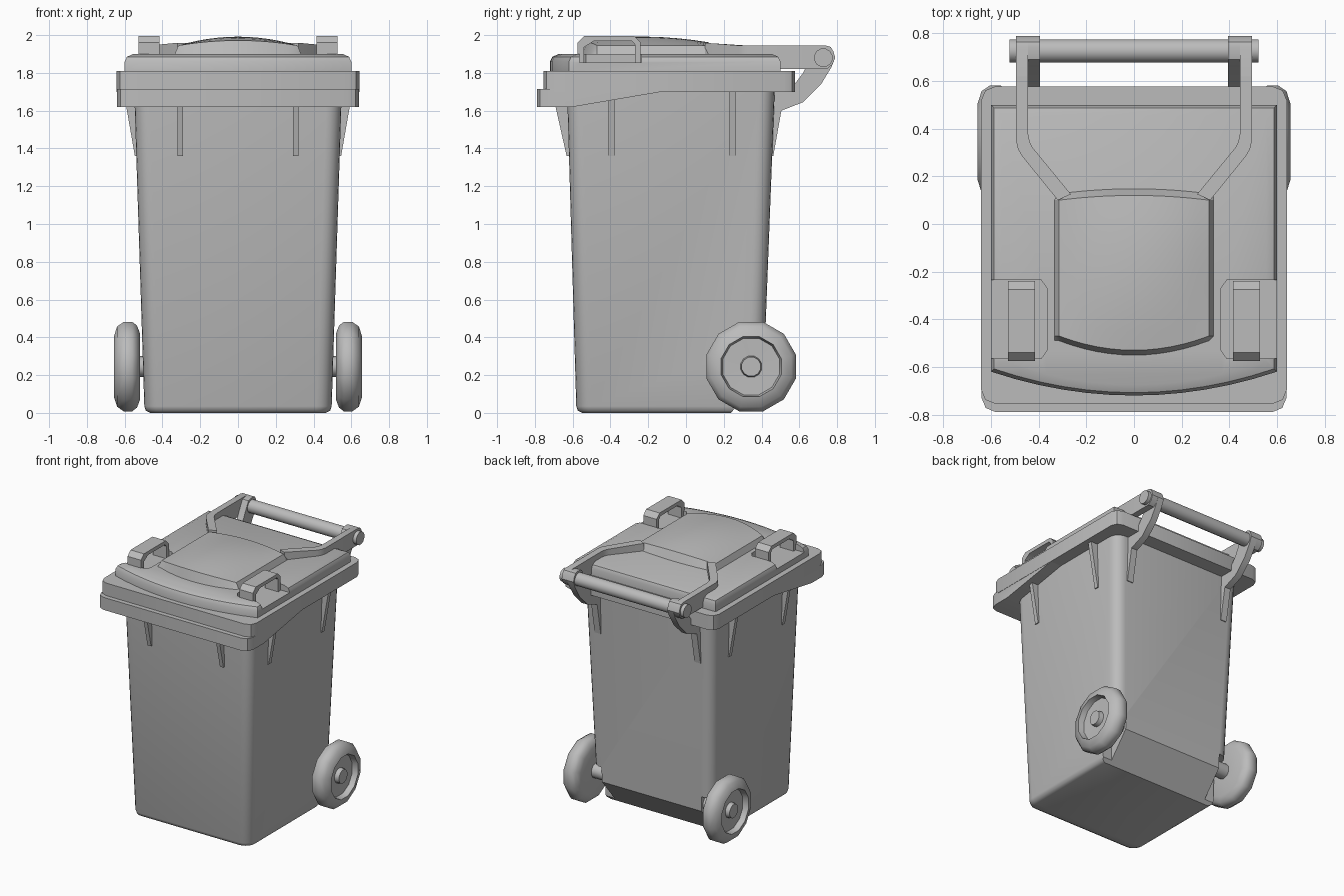
import bpy, bmesh, math
from mathutils import Vector

if "Cube" in bpy.data.objects:
    bpy.data.objects.remove(bpy.data.objects["Cube"])

grey = bpy.data.materials.new("bin_grey")
grey.diffuse_color = (0.5, 0.5, 0.5, 1)
grey.use_nodes = True
grey.node_tree.nodes["Principled BSDF"].inputs["Base Color"].default_value = grey.diffuse_color


def finish(name, bm, angle=35):
    """Turn a bmesh into a named, shaded object."""
    bmesh.ops.recalc_face_normals(bm, faces=bm.faces)
    me = bpy.data.meshes.new(name)
    bm.to_mesh(me)
    bm.free()
    me.materials.append(grey)
    ob = bpy.data.objects.new(name, me)
    bpy.context.collection.objects.link(ob)
    shade(ob, angle)
    return ob


def shade(ob, angle=35):
    bpy.ops.object.select_all(action='DESELECT')
    ob.select_set(True)
    bpy.context.view_layer.objects.active = ob
    bpy.ops.object.shade_smooth_by_angle(angle=math.radians(angle))


def loft(name, rings, angle=35):
    """Skin a stack of equal-length point rings and cap both ends."""
    bm = bmesh.new()
    vs = [[bm.verts.new(p) for p in r] for r in rings]
    n = len(vs[0])
    for a, b in zip(vs, vs[1:]):
        for i in range(n):
            j = (i + 1) % n
            bm.faces.new((a[i], a[j], b[j], b[i]))
    bm.faces.new(vs[0])
    bm.faces.new(vs[-1])
    return finish(name, bm, angle)


def prism_x(name, prof, x0, x1):
    """Extrude a (y, z) profile from x0 to x1."""
    return loft(name, [[(x, y, z) for y, z in prof] for x in (x0, x1)])


def round_rect(x, y0, y1, z, r, seg):
    pts = []
    for k, (cx, cy) in enumerate([(x - r, y1 - r), (r - x, y1 - r), (r - x, y0 + r), (x - r, y0 + r)]):
        for s in range(seg + 1):
            a = math.pi / 2 * (k + s / seg)
            pts.append((cx + r * math.cos(a), cy + r * math.sin(a), z))
    return pts


def lathe_x(name, prof, cy, cz, n):
    """Revolve (x, radius) points about an axis along x."""
    rings = []
    for x, r in prof:
        rings.append([(x, cy + r * math.cos(2 * math.pi * (i + .5) / n),
                       cz + r * math.sin(2 * math.pi * (i + .5) / n)) for i in range(n)])
    return loft(name, rings, 40)


def cut(ob, cutters, angle=35):
    """Subtract the cutters, bake the result and drop them."""
    for c in cutters:
        c.hide_render = True
        m = ob.modifiers.new("cut", 'BOOLEAN')
        m.operation, m.object, m.solver = 'DIFFERENCE', c, 'EXACT'
    dg = bpy.context.evaluated_depsgraph_get()
    me = bpy.data.meshes.new_from_object(ob.evaluated_get(dg))
    ob.modifiers.clear()
    ob.data = me
    for c in cutters:
        bpy.data.objects.remove(c)
    shade(ob, angle)


# Tapered body, with the lower rear edge and axle corners cut away
body = loft("body", [round_rect(.465, -.55, .375, 0, .06, 5),
                     round_rect(.488, -.573, .397, .012, .075, 5),
                     round_rect(.496, -.581, .405, .035, .08, 5),
                     round_rect(.55, -.63, .47, 1.72, .08, 5)], 45)
cutters = [prism_x("rear_cutter", [(.23, -.01), (.43, .23), (.6, .23), (.6, -.01)], -.7, .7)]
for s in (-1, 1):
    cutters.append(prism_x("corner_cutter", [(.26, -.02), (.6, -.02), (.6, .32), (.26, .32)], s * .42, s * .7))
cut(body, cutters, 45)

# Rim and its deeper front lip
loft("rim", [round_rect(.642, -.755, .578, z, .06, 2) for z in (1.70, 1.81)])
bm = bmesh.new()
lip = [(-.79, 1.62), (-.6, 1.62), (-.13, 1.70), (-.13, 1.715), (-.79, 1.715)]
sides = [[bm.verts.new((x, y, z)) for y, z in lip] for x in (-.64, .64)]
for f in sides:
    bm.faces.new(f)
for i in range(5):
    j = (i + 1) % 5
    bm.faces.new((sides[0][i], sides[0][j], sides[1][j], sides[1][i]))
corner = [e for e in bm.edges if all(v.co.y < -.78 for v in e.verts)
          and e.verts[0].co.x == e.verts[1].co.x]
bmesh.ops.bevel(bm, geom=corner, offset=.06, segments=2, profile=.5, affect='EDGES')
finish("rim_lip", bm)


# Lid panel with a bowed front edge and soft sides
def lid_ring(d, z, n=12):
    w = .60 - d
    pts = [(w, .50 - d, z), (-w, .50 - d, z)]
    for i in range(n + 1):
        t = -1 + 2 * i / n
        pts.append((w * t, -.62 + d - .10 * (1 - t * t), z))
    return pts


lid = loft("lid", [lid_ring(0, 1.80), lid_ring(0, 1.86), lid_ring(.012, 1.885), lid_ring(.045, 1.90)])
pockets = []
for s in (-1, 1):
    shape = [(.7, -.565), (.39, -.565), (.365, -.53), (.365, -.27), (.39, -.235), (.7, -.235)]
    pockets.append(loft("pocket_cutter", [[(s * x, y, z) for x, y in shape] for z in (1.855, 2.1)]))
cut(lid, pockets)

# Crowned centre of the lid: border points drop to the panel
bm = bmesh.new()
NX, NY = 12, 8
grid = []
for i in range(NX + 3):
    t = max(-1, min(1, -1 + 2 * (i - 1) / NX))
    col = []
    for j in range(NY + 3):
        v = max(0, min(1, (j - 1) / NY))
        edge_x, edge_y = i in (0, NX + 2), j in (0, NY + 2)
        bow = 1 - t * t
        front, back = -.47 - .06 * bow, .10 + .02 * bow
        if j == 0:
            front -= .022
        if j == NY + 2:
            back += .03
        x = .315 * t + (.022 * t if edge_x else 0)
        z = 1.945 + .047 * bow - .025 * (2 * v - .9) ** 2 * bow
        if edge_x or edge_y:
            z = 1.895
        col.append(bm.verts.new((x, front + (back - front) * v, z)))
    grid.append(col)
for i in range(NX + 2):
    for j in range(NY + 2):
        bm.faces.new((grid[i][j], grid[i + 1][j], grid[i + 1][j + 1], grid[i][j + 1]))
finish("lid_crown", bm, 30)

# Push bar between the rear arms
lathe_x("push_bar", [(-.522, .05), (.522, .05)], .727, 1.88, 12)
lathe_x("axle", [(-.56, .055), (.56, .055)], .345, .245, 10)

for s, side in ((-1, "left"), (1, "right")):
    # Lid arm: raised strip running from the crown to the hinge
    strip = [(.495, .62), (.495, .35), (.487, .315), (.47, .285), (.32, .10),
             (.265, .125), (.425, .32), (.438, .345), (.445, .38), (.445, .62)]
    loft(side + "_lid_arm", [[(s * x, y, 1.84) for x, y in strip],
                             [(s * x, y, 1.945 + max(0, .28 - y) * .08) for x, y in strip]])
    lug = [(.49, 1.82), (.745, 1.82), (.775, 1.845), (.79, 1.88), (.78, 1.915), (.765, 1.938), (.74, 1.945), (.49, 1.945)]
    prism_x(side + "_hinge_lug", lug, s * .445, s * .495)

    # Body bracket carrying the push bar
    bracket = [(.44, 1.36), (.462, 1.36), (.505, 1.60), (.62, 1.645), (.715, 1.74), (.77, 1.83),
               (.79, 1.88), (.78, 1.915), (.765, 1.938), (.74, 1.945), (.69, 1.935),
               (.66, 1.88), (.62, 1.80), (.56, 1.72), (.44, 1.72)]
    prism_x(side + "_bracket", bracket, s * .395, s * .446)

    # Grip strap over the lid pocket
    outer = [(-.575, 1.85), (-.575, 1.96), (-.54, 1.995), (-.275, 1.995), (-.24, 1.96), (-.24, 1.85)]
    inner = [(-.27, 1.85), (-.27, 1.95), (-.285, 1.968), (-.49, 1.968), (-.54, 1.935), (-.54, 1.85)]
    prism_x(side + "_grip", outer + inner, s * .415, s * .528)

    # Stiffening ribs below the rim
    prism_x(side + "_front_rib", [(-.58, 1.36), (-.632, 1.36), (-.695, 1.64), (-.58, 1.64)],
            s * .29, s * .32)
    rib = [(.50, 1.36), (.546, 1.36), (.607, 1.71), (.50, 1.71)]
    for y, where in ((-.395, "fore"), (.245, "aft")):
        loft(side + "_" + where + "_rib", [[(s * x, yy, z) for x, z in rib] for yy in (y - .016, y + .016)])

    # Wheel with a dished outer face and a hub
    tyre = [(.52, .05), (.52, .185), (.535, .225), (.56, .245), (.605, .245), (.64, .22),
            (.657, .165), (.615, .155), (.612, .058), (.645, .052)]
    lathe_x(side + "_wheel", [(s * x, r) for x, r in tyre], .345, .245, 12)
